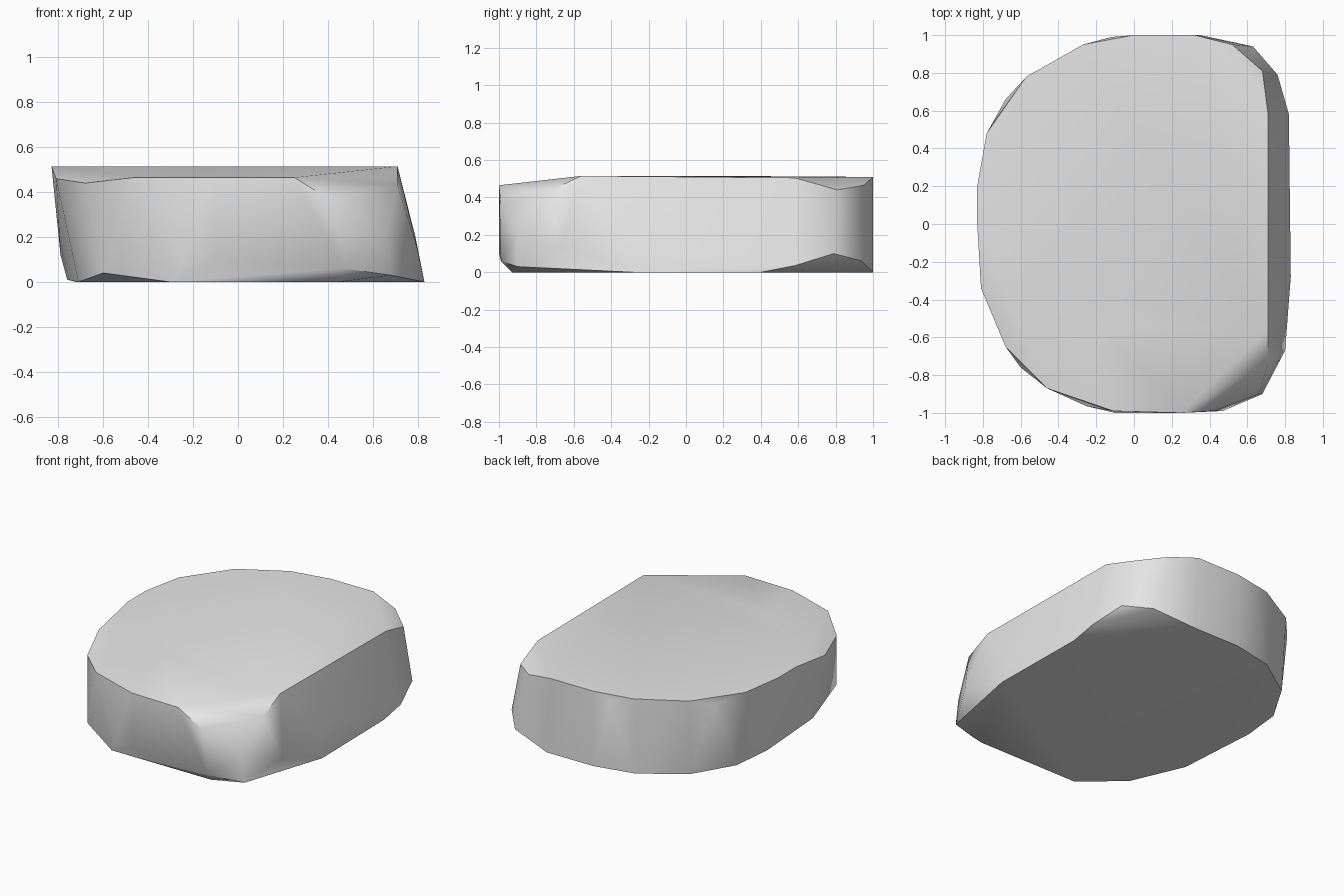
import bpy
import bmesh
import math

cube = bpy.data.objects.get("Cube")
if cube:
    bpy.data.objects.remove(cube, do_unlink=True)


def make_material(name, color):
    material = bpy.data.materials.new(name)
    material.use_nodes = True
    material.diffuse_color = color
    shader = next(n for n in material.node_tree.nodes if n.type == "BSDF_PRINCIPLED")
    shader.inputs["Base Color"].default_value = color
    return material


# Upper rim of the slab, counter-clockwise from the straight side
upper_rim = [
    (.71, -.56, .515), (.71, .58, .505), (.68, .81, .44), (.52, .95, .465),
    (.32, 1, .51), (0, 1, .51), (-.12, .99, .48), (-.27, .95, .51),
    (-.57, .78, .51), (-.68, .66, .47), (-.78, .48, .51), (-.83, .2, .515),
    (-.83, 0, .515), (-.81, -.34, .46), (-.68, -.65, .44),
    (-.46, -.87, .465), (-.11, -.99, .465), (.25, -1, .465),
]

# Highest edge where the top starts sloping down to the front
front_ridge = [(-.6, -.3, .515), (-.2, -.54, .515), (.3, -.56, .515)]

# Broken corner on the front of the straight side
broken_corner = [(.71, -.74, .43), (.42, -.99, .36), (.66, -.9, .21)]

# Widest part of the walls, just above the ground
lower_wall = [
    (.79, -.3, .2), (.8, -.67, .14), (.82, .58, .035), (.76, .79, .1),
    (.63, .94, .06), (-.79, .25, .12), (-.6, -.76, .04), (-.25, -.965, .08),
    (-.1, -1, .1), (.47, -.99, .06), (.68, -.9, .03),
]

# Flat underside
underside = [
    (.83, -.28, 0), (.82, .4, 0), (.35, 1, 0), (0, 1, 0), (-.28, .94, 0),
    (-.56, .75, 0), (-.72, .48, 0), (-.76, .2, .01), (-.71, -.35, 0),
    (-.3, -.93, 0), (.45, -.93, 0),
]

# Wrap the outlines in one chipped stone body
bm = bmesh.new()
for outline in (upper_rim, front_ridge, broken_corner, lower_wall, underside):
    for point in outline:
        bm.verts.new(point)
hull = bmesh.ops.convex_hull(bm, input=bm.verts[:])
spare = {v for v in hull["geom_interior"] + hull["geom_unused"]
         if isinstance(v, bmesh.types.BMVert)}
bmesh.ops.delete(bm, geom=list(spare), context="VERTS")
bmesh.ops.dissolve_limit(bm, angle_limit=math.radians(1),
                         verts=bm.verts[:], edges=bm.edges[:])
bmesh.ops.recalc_face_normals(bm, faces=bm.faces[:])

mesh = bpy.data.meshes.new("stone_slab")
bm.to_mesh(mesh)
bm.free()
mesh.materials.append(make_material("pale grey stone", (.8, .8, .8, 1)))

slab = bpy.data.objects.new("stone_slab", mesh)
bpy.context.collection.objects.link(slab)

# Soft walls with crisp rims
bpy.ops.object.select_all(action="DESELECT")
slab.select_set(True)
bpy.context.view_layer.objects.active = slab
bpy.ops.object.shade_smooth_by_angle(angle=math.radians(42))
